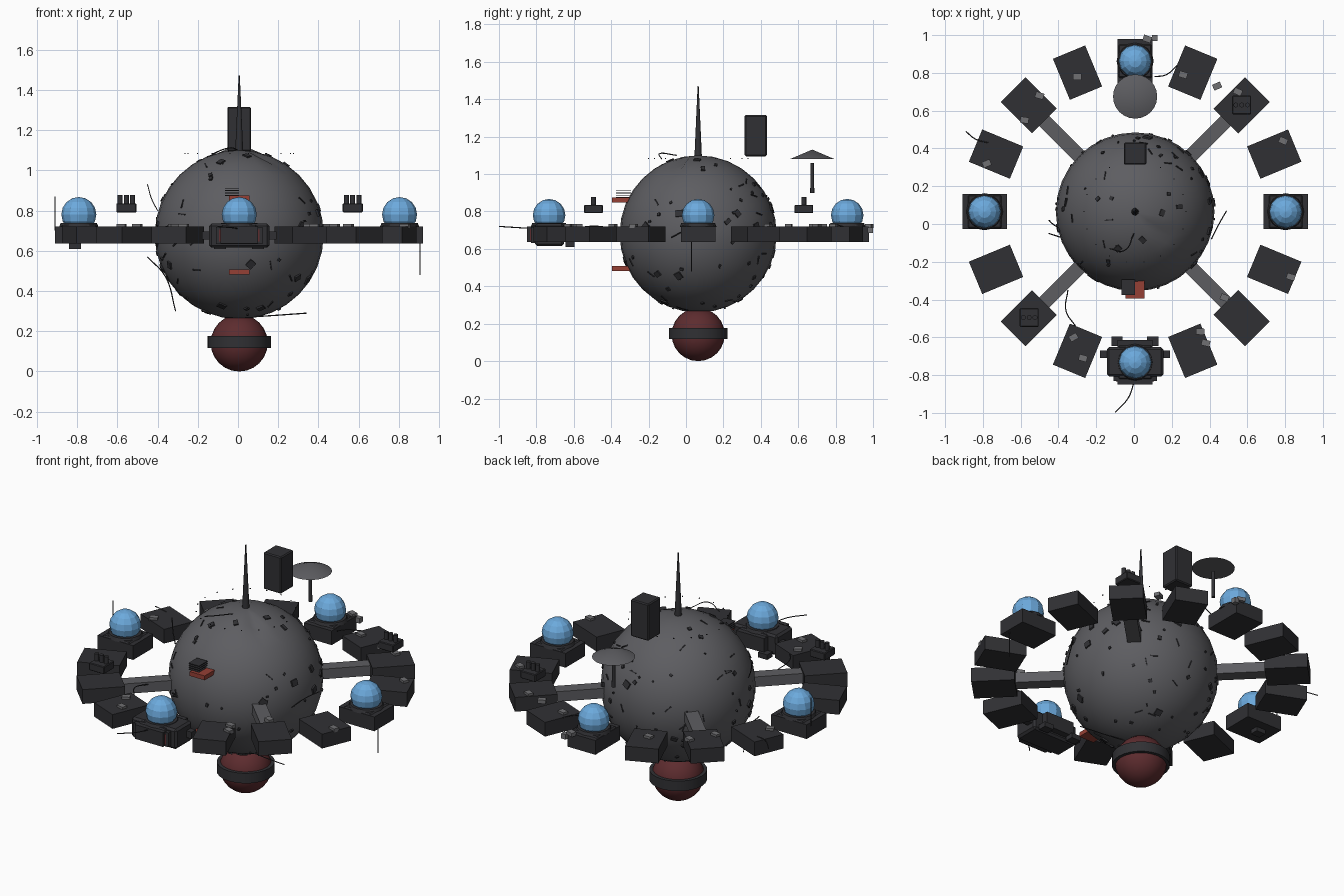
import bpy, bmesh, math, random
from mathutils import Vector, Matrix

if "Cube" in bpy.data.objects:
    bpy.data.objects.remove(bpy.data.objects["Cube"])

random.seed(7)
CX, CY, CZ, R = 0.006, 0.065, 0.68, 0.42
C = Vector((CX, CY, CZ))


def mat(name, r, g, b):
    m = bpy.data.materials.new(name)
    m.diffuse_color = (r, g, b, 1)
    m.use_nodes = True
    m.node_tree.nodes["Principled BSDF"].inputs["Base Color"].default_value = m.diffuse_color
    return m


HULL = mat("hull_grey", 0.11, 0.11, 0.12)
DARK = mat("dark_metal", 0.03, 0.03, 0.034)
LIGHT = mat("plate_grey", 0.16, 0.16, 0.17)
BLUE = mat("dome_blue", 0.15, 0.4, 0.72)
RED = mat("panel_red", 0.3, 0.05, 0.035)
MAROON = mat("pod_maroon", 0.11, 0.025, 0.028)


def finish(name, m, bevel=0, smooth=False):
    o = bpy.context.object
    o.name = name
    o.data.materials.append(m)
    if bevel:
        b = o.modifiers.new("bevel", 'BEVEL')
        b.width, b.segments = bevel, 1
    if smooth:
        bpy.ops.object.shade_smooth_by_angle(angle=math.radians(40))
    return o


def box(name, loc, size, m=DARK, rz=0, bevel=0):
    bpy.ops.mesh.primitive_cube_add(size=1, location=loc, rotation=(0, 0, rz))
    bpy.context.object.scale = size
    bpy.ops.object.transform_apply(location=False, rotation=False, scale=True)
    return finish(name, m, bevel)


def cone(name, loc, r1, r2, h, m=DARK, n=16, smooth=True):
    bpy.ops.mesh.primitive_cone_add(vertices=n, radius1=r1, radius2=r2, depth=h, location=loc)
    return finish(name, m, smooth=smooth)


def ball(name, loc, r, m, seg, rings, smooth=False):
    bpy.ops.mesh.primitive_uv_sphere_add(segments=seg, ring_count=rings, radius=r, location=loc)
    return finish(name, m, smooth=smooth)


def wire(name, pts, r=0.003):
    cu = bpy.data.curves.new(name, 'CURVE')
    cu.dimensions, cu.bevel_depth, cu.bevel_resolution, cu.resolution_u = '3D', r, 0, 6
    sp = cu.splines.new('BEZIER')
    sp.bezier_points.add(len(pts) - 1)
    for bp, p in zip(sp.bezier_points, pts):
        bp.co = p
        bp.handle_left_type = bp.handle_right_type = 'AUTO'
    cu.materials.append(DARK)
    bpy.context.collection.objects.link(bpy.data.objects.new(name, cu))


# main hull with a shallow dimple on the upper front right
hull = ball("hull_sphere", C, R, HULL, 32, 16, True)
dimple = Vector((0.155, -0.11, 0.375))
for v in hull.data.vertices:
    if (v.co - dimple).length < 0.045:
        v.co *= 0.95

# lower pod and its band
ball("lower_pod", (CX, CY, 0.142), 0.142, MAROON, 24, 12, True)
cone("lower_pod_band", (CX, CY, 0.147), 0.157, 0.157, 0.06, DARK, 24)

# ring of sixteen modules, domes on the cardinal ones, spokes on the diagonals
for i in range(16):
    a = i * math.pi / 8
    d = Vector((math.cos(a), math.sin(a), 0))
    p = Vector((CX, CY, 0)) + d * 0.797
    box(f"ring_module_{i}", (p.x, p.y, 0.678), (0.235, 0.185, 0.085), DARK, a)
    if i % 4 == 0:
        box(f"dome_base_{i}", (p.x, p.y, 0.685), (0.18, 0.18, 0.085), DARK, a, 0.008)
        cone(f"dome_collar_{i}", (p.x, p.y, 0.728), 0.098, 0.09, 0.02, DARK, 16)
        ball(f"blue_dome_{i}", (p.x, p.y, 0.78), 0.087, BLUE, 12, 8)
    if i % 4 == 2:
        q = Vector((CX, CY, 0)) + d * 0.56
        box(f"spoke_{i}", (q.x, q.y, 0.68), (0.38, 0.075, 0.06), HULL, a)

# front docking module with red screen
box("front_module", (CX, -0.73, 0.675), (0.30, 0.155, 0.12), DARK, 0, 0.012)
box("front_frame", (CX, -0.815, 0.675), (0.23, 0.03, 0.085), DARK)
box("front_screen", (CX, -0.831, 0.675), (0.20, 0.004, 0.06), MAROON)
for s in (-1, 1):
    box("front_side_unit", (CX + s * 0.165, -0.69, 0.675), (0.04, 0.04, 0.04), DARK)

# twin three-barrel turrets hovering over opposite modules
for x, y in ((-0.555, -0.495), (0.57, 0.63)):
    box("turret_base", (x, y, 0.813), (0.10, 0.10, 0.045), DARK, 0, 0.004)
    for k in (-1, 0, 1):
        cone("turret_barrel", (x + k * 0.031, y, 0.855), 0.013, 0.013, 0.045, DARK, 10)

# red ledges and louvres on the hull front
for z in (0.862, 0.495):
    box("red_ledge", (CX, -0.347, z), (0.10, 0.095, 0.026), RED)
for k in range(4):
    box("louvre", (-0.03, -0.335, 0.875 + k * 0.012), (0.07, 0.08, 0.004), DARK)

# mast, tower and dish
cone("mast_spire", (CX, CY, 1.28), 0.02, 0.003, 0.38, DARK, 12)
box("tower", (CX, 0.373, 1.205), (0.118, 0.118, 0.22), DARK, 0, 0.006)
cone("dish", (CX, 0.675, 1.106), 0.117, 0.0, 0.05, HULL, 24)
cone("dish_stalk", (CX, 0.675, 0.98), 0.011, 0.009, 0.16, DARK, 10)

# scattered plates and chips on the hull
bm = bmesh.new()
for k in range(130):
    z = random.uniform(-0.95, 0.95)
    a = random.uniform(0, 2 * math.pi)
    n = Vector((math.sqrt(1 - z * z) * math.cos(a), math.sqrt(1 - z * z) * math.sin(a), z))
    s = random.choice((0.01, 0.015, 0.02, 0.035))
    size = (s, s * random.uniform(0.6, 1.2), 0.014) if k % 3 else (0.006, 0.045, 0.008)
    m = Matrix.Translation(C + n * R * 0.997) @ n.to_track_quat('Z', 'Y').to_matrix().to_4x4()
    m = m @ Matrix.Rotation(random.uniform(0, 3), 4, 'Z') @ Matrix.Diagonal((*size, 1))
    bmesh.ops.create_cube(bm, size=1, matrix=m)
# ring of tiny sensor points around the crown
for k in range(18):
    a = k * math.pi / 9
    m = Matrix.Translation((CX + 0.27 * math.cos(a), CY + 0.27 * math.sin(a), 1.083))
    bmesh.ops.create_cube(bm, size=0.005, matrix=m)
me = bpy.data.meshes.new("hull_chips")
bm.to_mesh(me)
bm.free()
me.materials.append(DARK)
bpy.context.collection.objects.link(bpy.data.objects.new("hull_chips", me))

# loose plates on the ring modules
plates = [(0.07, 0.98), (0.83, -0.28), (-0.78, 0.32), (-0.30, 0.78), (0.26, 0.79), (0.44, 0.73),
          (-0.32, -0.60), (0.35, -0.57), (0.48, -0.39), (-0.50, 0.68), (0.79, 0.44), (-0.58, 0.55),
          (0.55, 0.70), (-0.27, -0.71), (0.38, -0.63)]
for x, y in plates:
    box("ring_plate", (x, y, 0.723), (0.045, 0.033, 0.022), LIGHT, random.uniform(-0.5, 0.5))
for x, y in ((-0.81, 0.08), (0.1, -0.62), (-0.09, -0.62)):
    box("ring_under_unit", (x, y, 0.625), (0.06, 0.05, 0.03), DARK)
box("rear_plate", (0.11, 0.985, 0.70), (0.03, 0.03, 0.03), LIGHT)

# loose cables and whip aerials
wires = [
    [(-0.45, 0.02, 0.93), (-0.43, 0.0, 0.86), (-0.40, -0.02, 0.80)],
    [(-0.45, -0.05, 0.57), (-0.36, -0.08, 0.47), (-0.31, -0.10, 0.30)],
    [(0.05, 0.02, 0.27), (0.2, -0.02, 0.28), (0.34, -0.05, 0.29)],
    [(-0.35, -0.35, 0.70), (-0.36, -0.46, 0.72), (-0.31, -0.54, 0.72)],
    [(0.11, 0.78, 0.71), (0.17, 0.79, 0.73), (0.23, 0.84, 0.72)],
    [(-0.89, 0.49, 0.70), (-0.84, 0.45, 0.72), (-0.77, 0.43, 0.72)],
    [(0.0, -0.84, 0.71), (-0.03, -0.92, 0.715), (-0.10, -0.998, 0.72)],
    [(0.49, 0.07, 0.72), (0.45, 0.0, 0.70), (0.41, -0.08, 0.66)],
    [(-0.13, -0.13, 1.08), (-0.05, -0.14, 1.11), (0.0, -0.05, 1.10)],
    [(-0.91, 0.12, 0.70), (-0.91, 0.12, 0.87)],
    [(0.905, 0.03, 0.64), (0.905, 0.03, 0.48)],
]
for k, pts in enumerate(wires):
    wire(f"cable_{k}", pts)
